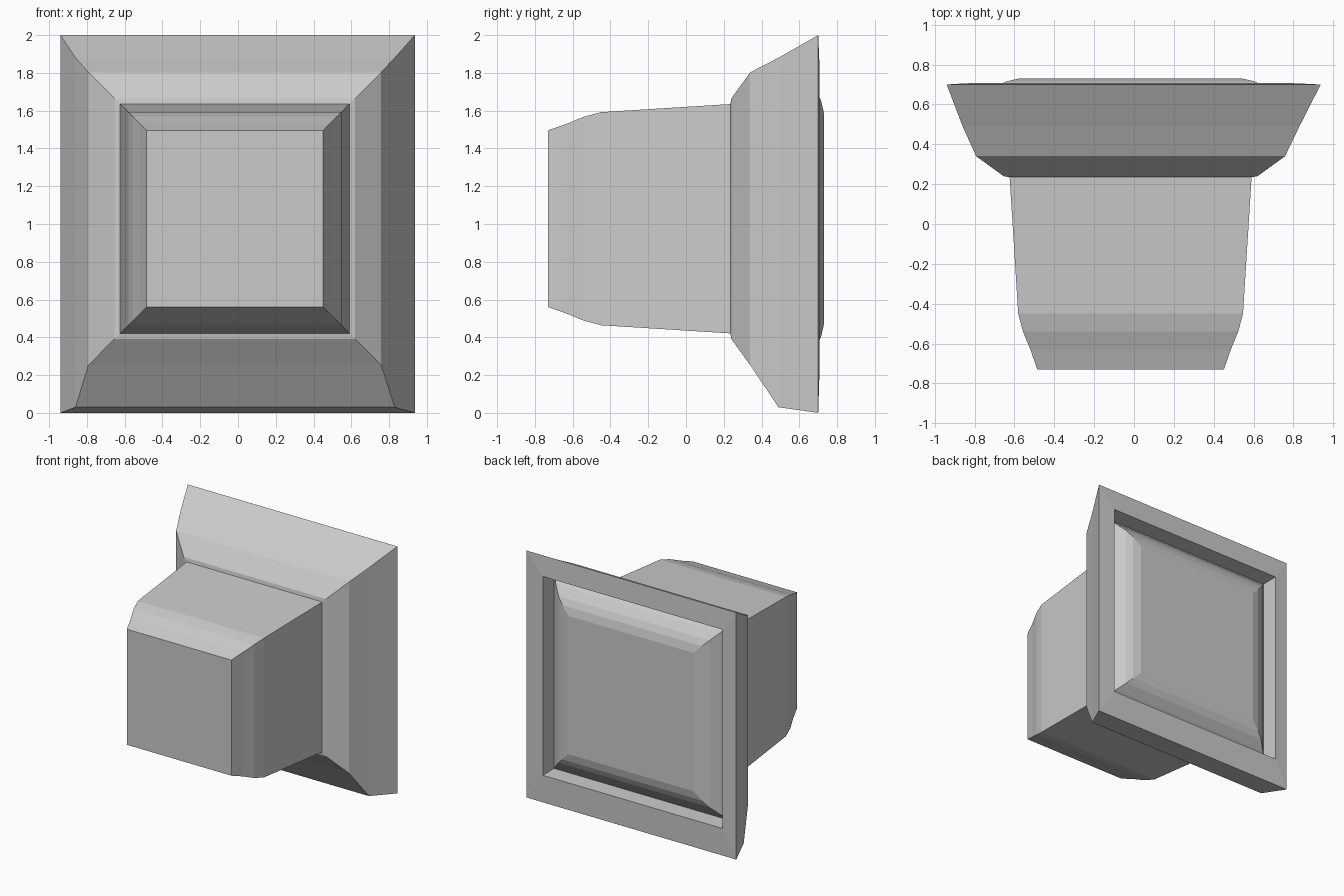
import bpy
import bmesh

cube = bpy.data.objects.get("Cube")
if cube:
    bpy.data.objects.remove(cube, do_unlink=True)

# Single plain grey
grey = bpy.data.materials.new("plain grey")
grey.use_nodes = True
colour = (0.6, 0.6, 0.6, 1)
grey.diffuse_color = colour
grey.node_tree.nodes["Principled BSDF"].inputs["Base Color"].default_value = colour

CENTRE_X, CENTRE_Z = -0.017, 1.028


def square(y, half):
    """Square section around the common axis: depth, left, right, bottom, top."""
    return (y, CENTRE_X - half, CENTRE_X + half, CENTRE_Z - half, CENTRE_Z + half)


def loft(name, sections, cap_start=False, cap_end=False):
    """Join rectangular sections, listed from front to back, with flat faces."""
    bm = bmesh.new()
    rings = []
    for y, x0, x1, z0, z1 in sections:
        corners = ((x0, z0), (x1, z0), (x1, z1), (x0, z1))
        rings.append([bm.verts.new((x, y, z)) for x, z in corners])
    for a, b in zip(rings, rings[1:]):
        for i in range(len(a)):
            j = (i + 1) % len(a)
            bm.faces.new((a[i], a[j], b[j], b[i]))
    if cap_start:
        bm.faces.new(rings[0])
    if cap_end:
        bm.faces.new(rings[-1][::-1])
    mesh = bpy.data.meshes.new(name)
    bm.to_mesh(mesh)
    bm.free()
    mesh.materials.append(grey)
    obj = bpy.data.objects.new(name, mesh)
    bpy.context.collection.objects.link(obj)
    return obj


# Tapered block with a stepped nose
block = [(-0.73, 0.468), (-0.63, 0.503), (-0.54, 0.540), (-0.45, 0.564), (0.235, 0.607)]
loft("front_block", [square(*s) for s in block], cap_start=True)

# Flared flange, rear border and the inner wall of the groove
flange = [
    square(0.235, 0.607),
    square(0.24, 0.637),
    square(0.34, 0.775),
    (0.49, -0.86, 0.83, 0.03, 1.88),
    (0.70, -0.94, 0.937, 0, 2),
    square(0.707, 0.805),
    square(0.565, 0.803),
]
loft("flange", [s for s in flange])

# Pillowed panel rising out of the groove at the back
panel = [(0.565, 0.803), (0.64, 0.735), (0.69, 0.675), (0.715, 0.625), (0.73, 0.56)]
loft("back_panel", [square(*s) for s in panel], cap_end=True)
